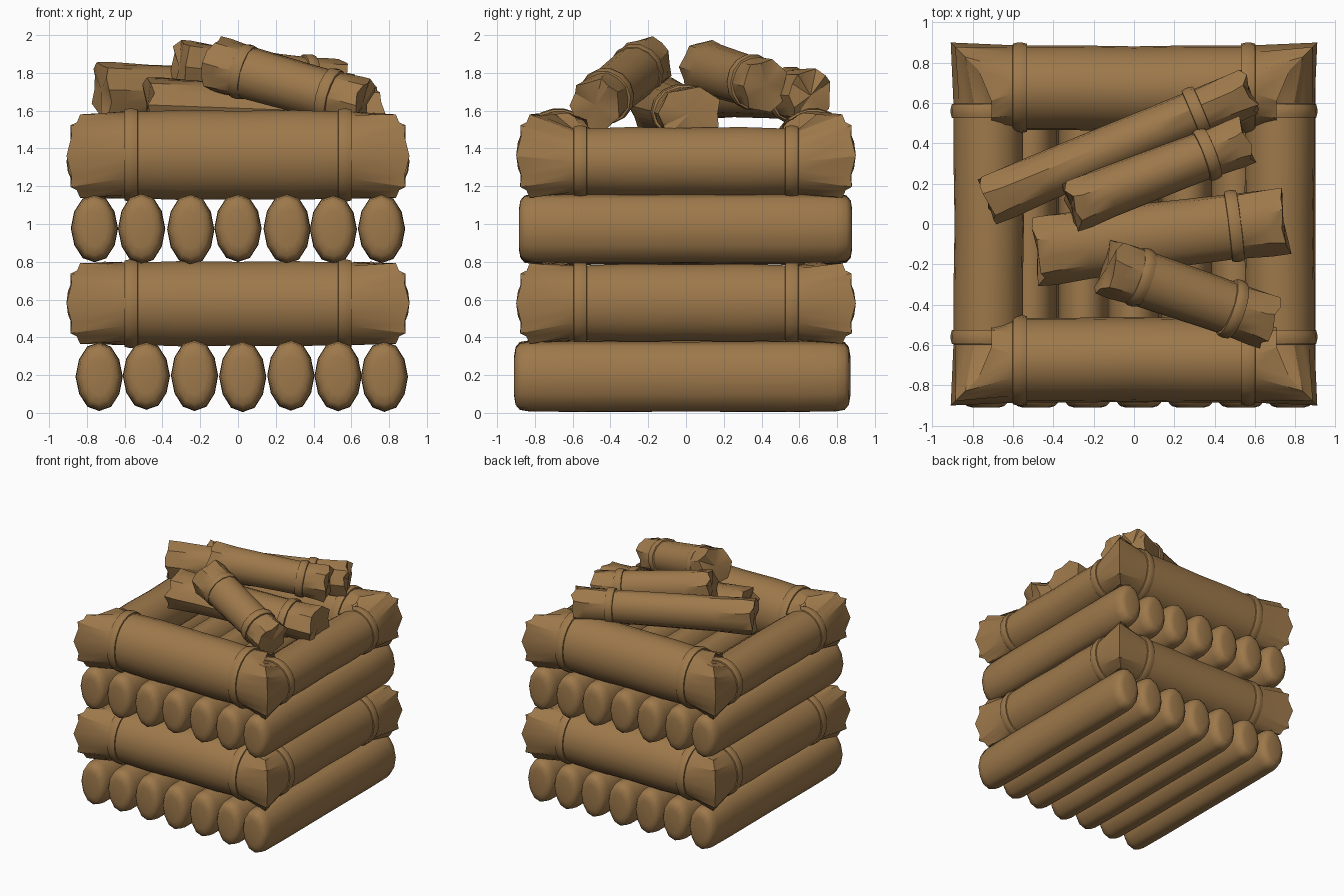
import bpy, math, random
from mathutils import Vector

if "Cube" in bpy.data.objects:
    bpy.data.objects.remove(bpy.data.objects["Cube"])

random.seed(4)
wood = bpy.data.materials.new("brown_wood")
wood.diffuse_color = (0.34, 0.19, 0.07, 1)
wood.use_nodes = True
wood.node_tree.nodes["Principled BSDF"].inputs["Base Color"].default_value = wood.diffuse_color


def spow(v, p):
    return math.copysign(abs(v) ** p, v)


def tube(name, stations, place, n=20, mitre=False, cap=True, jag=0.0, power=1.0, smooth=35):
    """Loft ellipses. Station: (t, out centre, up centre, out radius, up radius, pleat).
    power below 1 squares off the two end sections."""
    verts, faces = [], []
    last = len(stations) - 1
    for s, (t, co, cu, ro, ru, pleat) in enumerate(stations):
        is_end = s in (0, last)
        p = power if is_end else 1.0
        for i in range(n):
            a = 2 * math.pi * i / n
            k = 1 + pleat * ((-1) ** i + 0.6 * math.sin(5.3 * i))
            o = co + ro * k * spow(math.cos(a), p)
            u = cu + ru * k * spow(math.sin(a), p)
            tt = t
            if is_end:
                sign = -1 if s == 0 else 1
                if mitre:
                    tt = sign * max(o, 0.7)
                tt += sign * random.uniform(-jag, jag)
            verts.append(place(tt, o, u))
    for s in range(last):
        for i in range(n):
            j = (i + 1) % n
            faces.append((s * n + i, s * n + j, (s + 1) * n + j, (s + 1) * n + i))
    if cap:
        for s in (0, last):
            ring = verts[s * n:(s + 1) * n]
            verts.append(sum(ring, Vector()) / n)
            c = len(verts) - 1
            for i in range(n):
                f = (c, s * n + i, s * n + (i + 1) % n)
                faces.append(f if s else f[::-1])
    me = bpy.data.meshes.new(name)
    me.from_pydata(verts, [], faces)
    me.materials.append(wood)
    ob = bpy.data.objects.new(name, me)
    bpy.context.collection.objects.link(ob)
    # consistent outward normals, smooth shading with sharp creases
    bpy.context.view_layer.objects.active = ob
    ob.select_set(True)
    bpy.ops.object.mode_set(mode='EDIT')
    bpy.ops.mesh.select_all(action='SELECT')
    bpy.ops.mesh.normals_make_consistent(inside=False)
    bpy.ops.object.mode_set(mode='OBJECT')
    bpy.ops.object.shade_smooth_by_angle(angle=math.radians(smooth))
    ob.select_set(False)
    return ob


def band(name, t, co, cu, ro, ru, place, w=0.035, d=0.018, n=20):
    """Raised binding round a log."""
    prof = [(-w, -0.02), (-w * 0.85, d * 0.6), (-w * 0.3, d), (w * 0.3, d), (w * 0.85, d * 0.6), (w, -0.02)]
    tube(name, [(t + p, co, cu, ro + q, ru + q, 0) for p, q in prof], place, n, smooth=60)


# Two layers of seven oval logs running front to back, with rounded ends
def log_layer(name, xs, zc, rz, y0, y1):
    dome = [(0.0, 0.5, 0.55), (0.008, 0.74, 0.8), (0.03, 0.9, 0.94), (0.08, 0.98, 0.985)]
    for k, x in enumerate(xs):
        r = rz + random.uniform(-0.006, 0.004)
        rx = 0.124
        dz = random.uniform(-0.004, 0.004)

        def place(t, o, u, x=x, dz=dz):
            return Vector((x + o, t, zc + dz + u))
        prof = [(y0 + t, a, b) for t, a, b in dome]
        prof += [(-0.55, 1, 1), (0, 1, 0.99), (0.55, 1, 1)]
        prof += [(y1 - t, a, b) for t, a, b in dome[::-1]]
        tube(f"{name}_{k + 1}", [(t, 0, 0, rx * a, r * b, 0.008) for t, a, b in prof], place, 12, smooth=75)
        for t in (-0.56, 0.56):
            band(f"{name}_{k + 1}_band", t, 0, 0, rx - 0.008, r - 0.008, place, 0.018, 0.007, 12)


log_layer("bottom_log", [-0.735, -0.485, -0.23, 0.025, 0.28, 0.53, 0.775], 0.195, 0.187, -0.91, 0.87)
log_layer("middle_log", [-0.76, -0.51, -0.25, 0.0, 0.26, 0.505, 0.76], 0.975, 0.185, -0.885, 0.88)


# Square frames of four mitred logs with pleated, squared-off corners
def frame(name, long_zr, side_zr, corner_zr):
    for k, part in enumerate(("front", "right", "back", "left")):
        zc, rz = long_zr if k % 2 == 0 else side_zr
        ro = 0.21 if k % 2 == 0 else 0.17
        co = 0.885 - ro
        cz, cr = corner_zr

        def place(t, o, u, k=k):
            x, y = t, -o
            for _ in range(k):
                x, y = -y, x
            return Vector((x * 1.01, y, u))
        end = (0.9, 0.69, cz, 0.2, cr, 0.045)
        half = [(0.0, co - 0.005, zc, ro, rz - 0.004, 0), (0.3, co, zc, ro, rz, 0),
                (0.53, co, zc, ro, rz - 0.008, 0), (0.6, co, zc, ro, rz - 0.008, 0.004), end]
        st = [(-h[0],) + h[1:] for h in half[:0:-1]] + half
        tube(f"{name}_{part}_log", st, place, 22, mitre=True, cap=False, power=0.5, smooth=25)
        for t in (-0.56, 0.56):
            band(f"{name}_{part}_band", t, co, zc, ro, rz - 0.006, place, 0.04, 0.014, 22)


frame("lower_frame", (0.578, 0.228), (0.583, 0.208), (0.58, 0.21))
frame("upper_frame", (1.365, 0.24), (1.33, 0.185), (1.36, 0.217))


# Loose split logs lying on top
def loose_log(name, a, b, w, h, bands):
    a, b = Vector(a), Vector(b)
    d = (b - a).normalized()
    side = d.cross(Vector((0, 0, 1))).normalized()
    up = side.cross(d)
    length = (b - a).length

    def place(t, o, u):
        return a + d * t + side * o + up * u
    prof = [(0.0, 0.98, 0.06), (0.06, 1.03, 0.04), (0.2, 1, 0.012), (0.45, 0.98, 0.008), (0.65, 0.96, 0.008),
            (0.8, 0.95, 0.015), (0.94, 0.98, 0.04), (1.0, 0.95, 0.06)]
    tube(name, [(t * length, 0, 0, w * s, h * s, p) for t, s, p in prof], place, 14, jag=0.02, power=0.8)
    for t in bands:
        band(name + "_band", t * length, 0, 0, w * 0.97, h * 0.97, place, 0.035, 0.014, 14)


loose_log("loose_log_back", (-0.72, 0.12, 1.71), (0.57, 0.66, 1.68), 0.122, 0.14, [0.8])
loose_log("loose_log_upper", (-0.31, 0.09, 1.83), (0.55, 0.42, 1.73), 0.126, 0.14, [0.78])
loose_log("loose_log_low", (-0.48, -0.13, 1.63), (0.74, 0.02, 1.585), 0.17, 0.14, [0.8])
loose_log("loose_log_front", (-0.13, -0.21, 1.85), (0.66, -0.48, 1.63), 0.14, 0.14, [0.2, 0.78])
